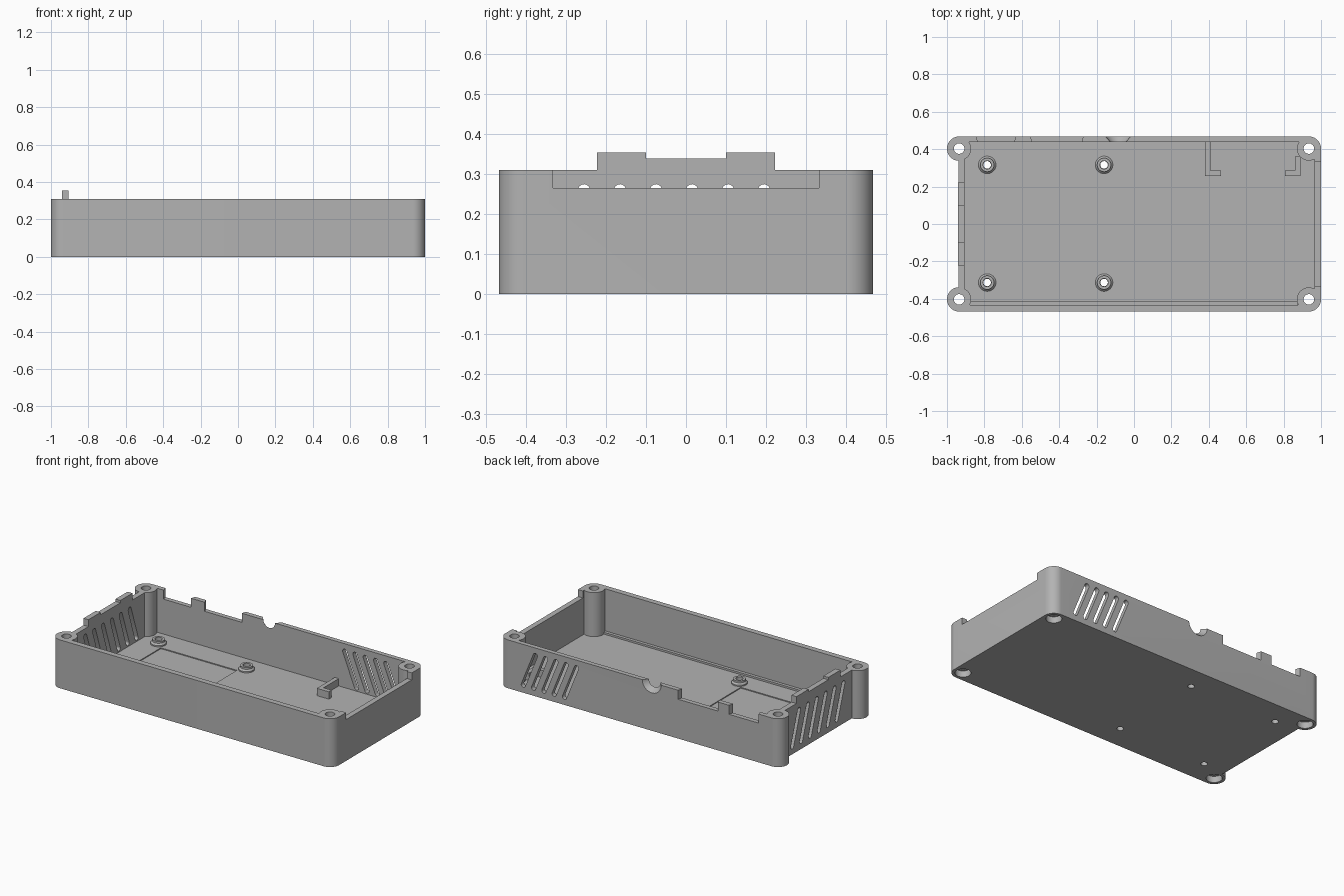
import bpy, bmesh
from math import sin, cos, pi, radians, atan2
from mathutils import Vector, Matrix

if "Cube" in bpy.data.objects:
    bpy.data.objects.remove(bpy.data.objects["Cube"], do_unlink=True)

grey = bpy.data.materials.new("plain grey")
grey.use_nodes = True
colour = (0.45, 0.45, 0.45, 1)
grey.diffuse_color = colour
grey.node_tree.nodes["Principled BSDF"].inputs["Base Color"].default_value = colour

TOP, FLOOR = 0.31, 0.028
PX, PY, PR = 0.935, 0.403, 0.065      # corner post centre and radius
BACK = PY + PR


def finish(name, bm):
    bmesh.ops.recalc_face_normals(bm, faces=bm.faces)
    me = bpy.data.meshes.new(name)
    bm.to_mesh(me)
    bm.free()
    me.materials.append(grey)
    ob = bpy.data.objects.new(name, me)
    bpy.context.collection.objects.link(ob)
    return ob


def extrude(name, pts, lo, hi, axis="z"):
    """Extrude a flat outline along one axis."""
    place = {"z": lambda u, v, w: (u, v, w),
             "y": lambda u, v, w: (u, w, v),
             "x": lambda u, v, w: (w, u, v)}[axis]
    bm = bmesh.new()
    low = [bm.verts.new(place(u, v, lo)) for u, v in pts]
    high = [bm.verts.new(place(u, v, hi)) for u, v in pts]
    bm.faces.new(low)
    bm.faces.new(high)
    for i in range(len(pts)):
        j = (i + 1) % len(pts)
        bm.faces.new((low[i], low[j], high[j], high[i]))
    return finish(name, bm)


def box(name, x0, x1, y0, y1, z0, z1):
    return extrude(name, [(x0, y0), (x1, y0), (x1, y1), (x0, y1)], z0, z1)


def arc(cx, cy, r, a0, a1, n=16):
    return [(cx + r * cos(radians(a0 + (a1 - a0) * i / n)),
             cy + r * sin(radians(a0 + (a1 - a0) * i / n))) for i in range(n + 1)]


def cylinder(name, x, y, r, z0, z1, n=40):
    return extrude(name, arc(x, y, r, 0, 360, n)[:-1], z0, z1)


def boolean(target, tool, kind="DIFFERENCE"):
    mod = target.modifiers.new("cut", "BOOLEAN")
    mod.operation, mod.object, mod.solver = kind, tool, "EXACT"
    bpy.context.view_layer.objects.active = target
    bpy.ops.object.modifier_apply(modifier=mod.name)
    bpy.data.objects.remove(tool, do_unlink=True)


def slot(name, top, bottom, lo, hi, axis):
    """Cutter for a slanted slot with round ends."""
    (u0, z0), (u1, z1) = top, bottom
    lean = atan2(z0 - z1, u0 - u1) * 180 / pi
    pts = arc(u0, z0, 0.015, lean - 90, lean + 90, 8)
    pts += arc(u1, z1, 0.015, lean + 90, lean + 270, 8)
    return extrude(name, pts, lo, hi, axis)


# Tray body, with one end set in between round corner posts
half = arc(PX, PY, PR, 0, 90) + arc(-PX, PY, PR, 90, 266, 28)
outline = half + [(x, -y) for x, y in reversed(half)]
body = extrude("tray_body", outline, 0, TOP)
boolean(body, box("cavity", -0.905, 0.965, -0.432, 0.438, FLOOR, 1))

# Corner posts with screw holes and counterbores
corners = [(sx * PX, sy * PY) for sx in (-1, 1) for sy in (-1, 1)]
for x, y in corners:
    boolean(body, cylinder("post", x, y, PR - 0.001, 0.01, TOP), "UNION")
for x, y in corners:
    boolean(body, cylinder("screw_hole", x, y, 0.028, -0.1, 0.5))
    boolean(body, cylinder("counterbore", x, y, 0.046, -0.1, 0.04))

# Lowered end wall
boolean(body, box("end_cut", 0.9, 1.1, -0.333, 0.333, 0.265, 0.5))

# Connector openings in the back wall, flared outwards
for x0, x1 in ((-0.835, -0.64), (-0.545, -0.28)):
    flare = 0.012
    pts = [(x0, 0.42), (x1, 0.42), (x1, 0.44), (x1 + flare, 0.48),
           (x0 - flare, 0.48), (x0, 0.44)]
    boolean(body, extrude("connector_cut", pts, 0.252, 0.5))

# Round cable notch
bm = bmesh.new()
bmesh.ops.create_cone(bm, cap_ends=True, segments=40, radius1=0.068, radius2=0.038,
                      depth=0.035,
                      matrix=Matrix.Translation((-0.085, BACK - 0.0165, TOP))
                      @ Matrix.Rotation(pi / 2, 4, "X"))
boolean(body, finish("cable_notch", bm))

# Slanted vents
for i in range(6):
    y = -0.255 + 0.09 * i
    boolean(body, slot("end_vent", (y, 0.26), (y + 0.07, 0.05), -0.98, -0.89, "x"))
for i in range(5):
    x = 0.45 + 0.073 * i
    boolean(body, slot("back_vent", (x, 0.26), (x + 0.085, 0.05), 0.42, 0.5, "y"))

# Shallow floor recess and holes below the standoffs
boolean(body, box("recess", -0.74, -0.2, -0.27, 0.275, FLOOR - 0.006, 0.2))
mounts = [(x, y) for x in (-0.785, -0.16) for y in (-0.313, 0.316)]
for x, y in mounts:
    boolean(body, cylinder("mount_hole", x, y, 0.02, -0.1, 0.2, 24))

# Board standoffs, turned from a profile
for i, (x, y) in enumerate(mounts):
    bm = bmesh.new()
    profile = [(0.022, FLOOR - 0.003), (0.047, FLOOR - 0.003), (0.047, FLOOR + 0.008),
               (0.037, FLOOR + 0.018), (0.037, 0.058), (0.022, 0.058)]
    vs = [bm.verts.new((x + r, y, z)) for r, z in profile]
    edges = [bm.edges.new((vs[k], vs[(k + 1) % len(vs)])) for k in range(len(vs))]
    bmesh.ops.spin(bm, geom=vs + edges, cent=(x, y, 0), axis=(0, 0, 1),
                   angle=2 * pi, steps=32, use_merge=True)
    bmesh.ops.remove_doubles(bm, verts=bm.verts, dist=0.0001)
    finish(f"standoff_{i + 1}", bm)

# Stepped tab on the end wall
extrude("end_tab", [(-0.223, TOP), (0.223, TOP), (0.223, 0.354), (0.1, 0.354),
                    (0.1, 0.339), (-0.1, 0.339), (-0.1, 0.354), (-0.223, 0.354)],
        -0.94, -0.905, "x")

# Ledge along the front wall
box("front_ledge", -0.89, 0.875, -0.433, -0.412, FLOOR - 0.003, FLOOR + 0.012)

# L-shaped holders on the floor
extrude("long_holder", [(0.38, 0.44), (0.38, 0.256), (0.465, 0.256), (0.465, 0.285),
                        (0.408, 0.285), (0.408, 0.44)], FLOOR - 0.003, 0.075)
extrude("short_holder", [(0.89, 0.36), (0.89, 0.256), (0.807, 0.256), (0.807, 0.285),
                         (0.862, 0.285), (0.862, 0.36)], FLOOR - 0.003, 0.075)

# Smooth the round parts, keep edges sharp
for ob in bpy.context.scene.objects:
    ob.select_set(ob.type == "MESH")
bpy.context.view_layer.objects.active = body
bpy.ops.object.shade_smooth_by_angle(angle=radians(30))
